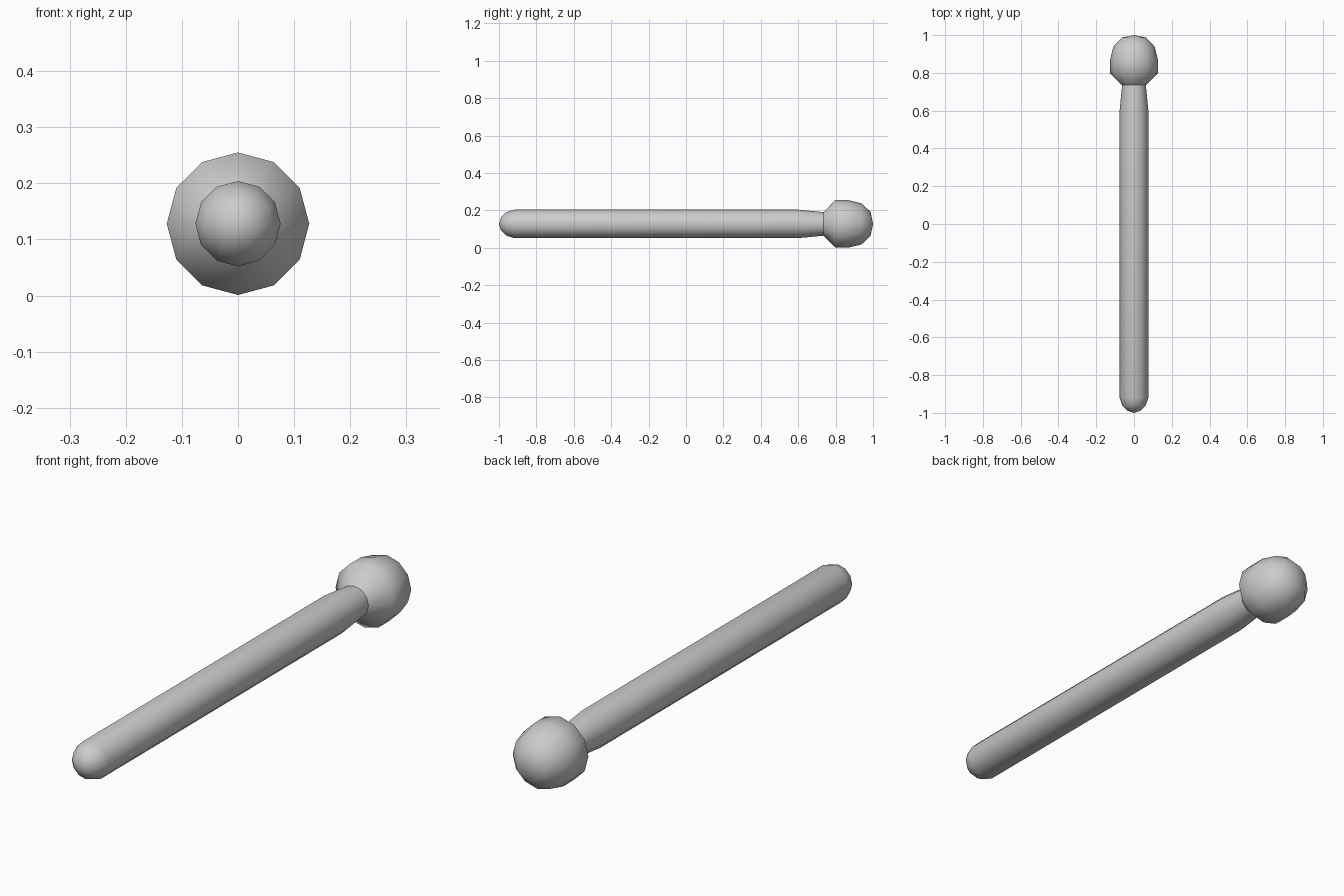
import bpy, bmesh
from math import sin, cos, tau, radians

if "Cube" in bpy.data.objects:
    bpy.data.objects.remove(bpy.data.objects["Cube"])

SIDES = 12
AXIS_Z = 0.128


def lathe_y(name, profile):
    """Revolve (y, radius) points around the long axis; radius 0 makes a pole."""
    bm = bmesh.new()
    rings = []
    for y, r in profile:
        if r == 0:
            rings.append([bm.verts.new((0, y, AXIS_Z))] * SIDES)
        else:
            rings.append([bm.verts.new((r * cos(tau * i / SIDES), y,
                                        AXIS_Z + r * sin(tau * i / SIDES)))
                          for i in range(SIDES)])
    for a, b in zip(rings, rings[1:]):
        for i in range(SIDES):
            j = (i + 1) % SIDES
            corners = list(dict.fromkeys((a[i], b[i], b[j], a[j])))
            bm.faces.new(corners)
    bmesh.ops.recalc_face_normals(bm, faces=bm.faces)
    # Face outward even where one end of the part is open
    bm.normal_update()
    face = max(bm.faces, key=lambda f: f.calc_center_median().z)
    if face.normal.z < 0:
        bmesh.ops.reverse_faces(bm, faces=bm.faces)
    mesh = bpy.data.meshes.new(name)
    bm.to_mesh(mesh)
    bm.free()
    ob = bpy.data.objects.new(name, mesh)
    bpy.context.collection.objects.link(ob)
    bpy.ops.object.select_all(action='DESELECT')
    ob.select_set(True)
    bpy.context.view_layer.objects.active = ob
    bpy.ops.object.shade_smooth_by_angle(angle=radians(50))
    return ob


# Shaft: rounded butt, straight body, tapered neck meeting the head
lathe_y("shaft", [(-1.0, 0), (-0.988, 0.036), (-0.962, 0.062), (-0.92, 0.076),
                  (0.60, 0.076), (0.735, 0.063)])

# Ball head: faceted sphere joined to the neck
lathe_y("head", [(0.735, 0.063), (0.798, 0.127), (0.868, 0.127),
                 (0.938, 0.11), (0.987, 0.064), (1.0, 0)])
